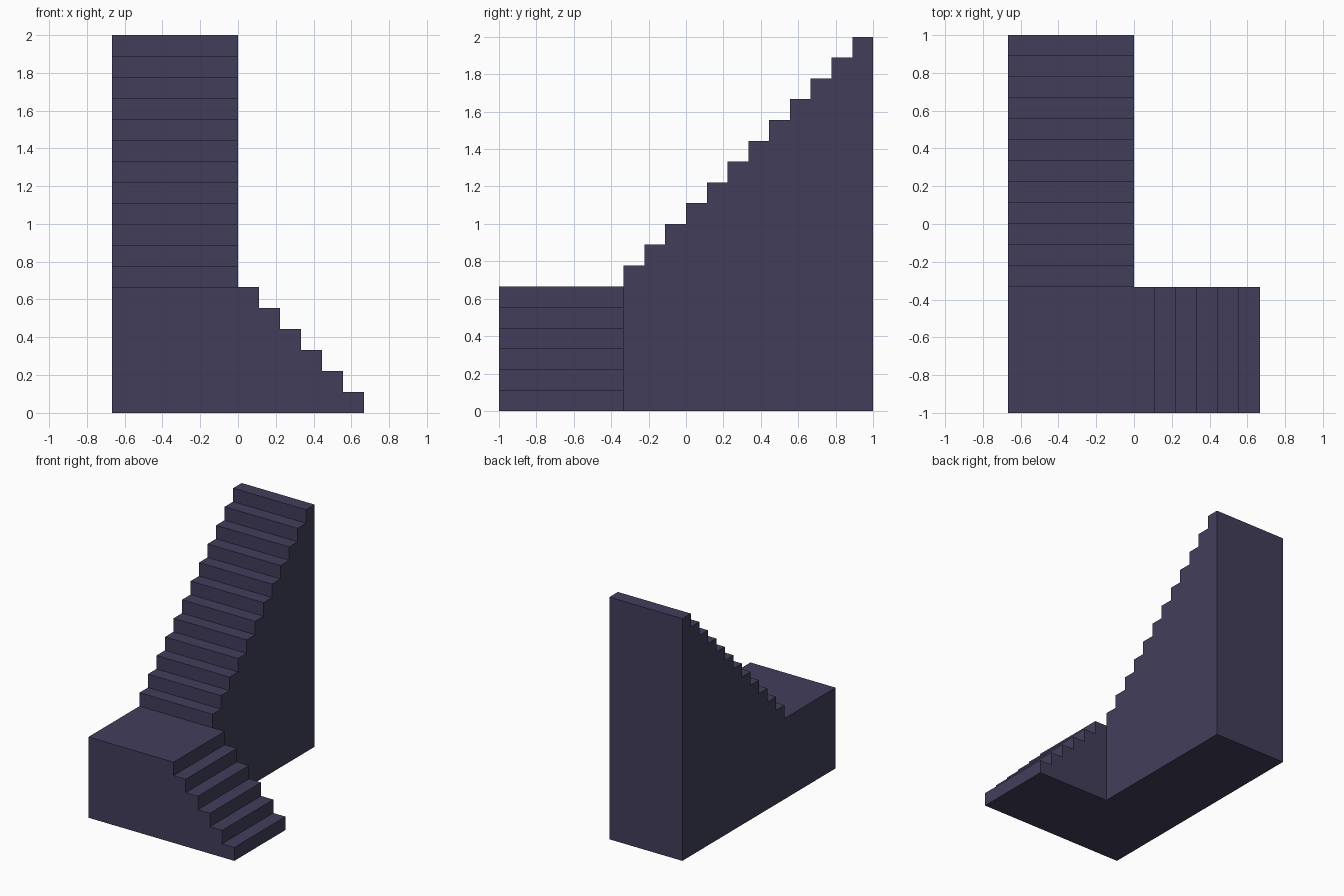
import bpy
import bmesh
from mathutils import Vector

if "Cube" in bpy.data.objects:
    bpy.data.objects.remove(bpy.data.objects["Cube"])

S = 1 / 9            # rise and run of every step
W = 6 * S            # width of both flights

mat = bpy.data.materials.new("slate_purple")
mat.diffuse_color = (0.054, 0.048, 0.105, 1)
mat.use_nodes = True
mat.node_tree.nodes["Principled BSDF"].inputs["Base Color"].default_value = mat.diffuse_color


def prism(name, outline, sweep):
    """Extrude a closed planar outline along a vector into a solid."""
    bm = bmesh.new()
    face = bm.faces.new([bm.verts.new(p) for p in outline])
    ext = bmesh.ops.extrude_face_region(bm, geom=[face], use_keep_orig=True)
    verts = [g for g in ext["geom"] if isinstance(g, bmesh.types.BMVert)]
    bmesh.ops.translate(bm, vec=Vector(sweep), verts=verts)
    bmesh.ops.recalc_face_normals(bm, faces=bm.faces)
    mesh = bpy.data.meshes.new(name)
    bm.to_mesh(mesh)
    bm.free()
    mesh.materials.append(mat)
    obj = bpy.data.objects.new(name, mesh)
    bpy.context.collection.objects.link(obj)
    return obj


def stair_profile(count, base):
    """(run, height) outline climbing from run 0, solid down to the ground."""
    pts = [(0, 0)]
    for i in range(count):
        z = base + (i + 1) * S
        pts += [(i * S, z), ((i + 1) * S, z)]
    return pts + [(count * S, 0)]


# Lower flight climbs towards -x up to the landing
prism("lower_flight", [(W - r, -1, z) for r, z in stair_profile(6, 0)], (0, W, 0))

# Corner landing
prism("landing", [(-W, -1, 0), (0, -1, 0), (0, -1, W), (-W, -1, W)], (0, W, 0))

# Upper flight climbs towards +y from the landing
prism("upper_flight", [(-W, W - 1 + r, z) for r, z in stair_profile(12, W)], (W, 0, 0))
